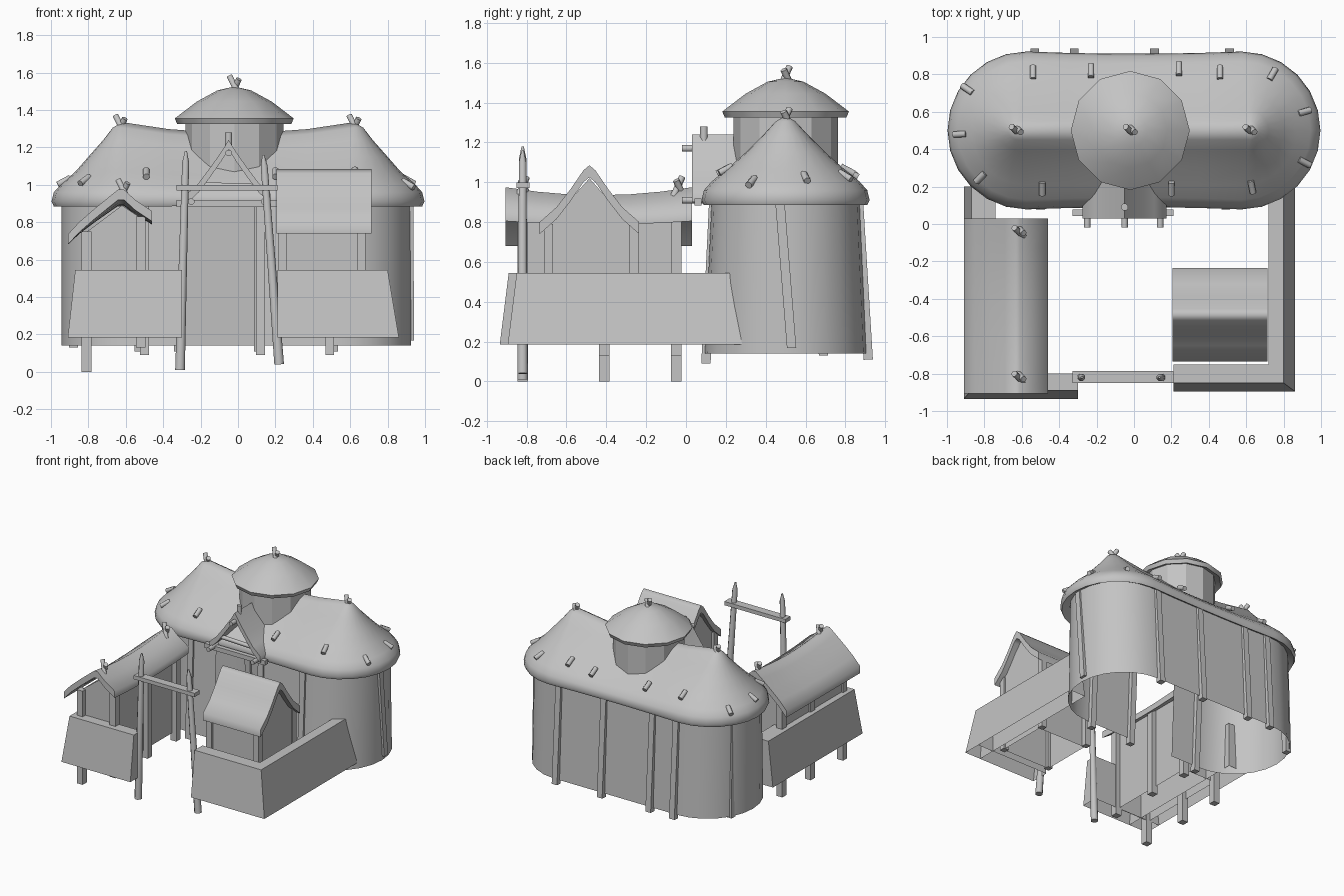
import bpy, bmesh
from math import sin, cos, pi, radians
from mathutils import Vector

cube = bpy.data.objects.get("Cube")
if cube:
    bpy.data.objects.remove(cube, do_unlink=True)

grey = bpy.data.materials.new("plain_grey")
grey.use_nodes = True
grey.diffuse_color = (0.55, 0.55, 0.55, 1)
grey.node_tree.nodes["Principled BSDF"].inputs["Base Color"].default_value = grey.diffuse_color


def loft(name, rings, closed=True, caps=(True, True), angle=35):
    """Skin a list of matching rings."""
    bm = bmesh.new()
    rows = [[bm.verts.new(p) for p in ring] for ring in rings]
    n = len(rows[0])
    for low, high in zip(rows, rows[1:]):
        for i in range(n if closed else n - 1):
            j = (i + 1) % n
            bm.faces.new((low[i], low[j], high[j], high[i]))
    if closed and caps[0]:
        bm.faces.new(rows[0])
    if closed and caps[1]:
        bm.faces.new(rows[-1])
    bmesh.ops.remove_doubles(bm, verts=bm.verts, dist=0.0005)
    bmesh.ops.recalc_face_normals(bm, faces=bm.faces)
    me = bpy.data.meshes.new(name)
    bm.to_mesh(me)
    bm.free()
    me.materials.append(grey)
    me.shade_smooth()
    me.set_sharp_from_angle(angle=radians(angle))
    ob = bpy.data.objects.new(name, me)
    bpy.context.collection.objects.link(ob)


def stick(name, a, b, r0, r1=None, sides=8, tip=0):
    """Tapered pole from a to b, square when sides is 4."""
    a, b = Vector(a), Vector(b)
    d = (b - a).normalized()
    u = d.cross(Vector((1, 0, 0) if abs(d.y) > 0.8 else (0, 1, 0))).normalized()
    v = d.cross(u)
    stops = [(a, r0), (b, r1 or r0)]
    if tip:
        stops.append((b + d * tip, 0.006))
    rings = [[p + (u * cos(t) + v * sin(t)) * r
              for t in [(i + 0.5) * 2 * pi / sides for i in range(sides)]]
             for p, r in stops]
    loft(name, rings, angle=50 if sides > 4 else 30)


def crossed(name, x, y, z):
    """Pair of crossed ridge sticks."""
    stick(name + "_a", (x + 0.025, y - 0.025, z - 0.06), (x - 0.025, y + 0.02, z + 0.04), 0.017)
    stick(name + "_b", (x - 0.015, y + 0.03, z - 0.06), (x + 0.025, y - 0.01, z + 0.025), 0.017)


def prism(name, profile, lo, hi, axis, sag=0, steps=1, angle=35):
    """Extrude an (across, z) profile along x or y, its top sagging most."""
    base = min(z for a, z in profile)
    span = max(z for a, z in profile) - base
    rings = []
    for k in range(steps + 1):
        t = k / steps
        s = lo + (hi - lo) * t
        drop = sag * 4 * t * (1 - t) / span
        ring = [(a, z - drop * (z - base)) for a, z in profile]
        rings.append([(s, a, z) if axis == "x" else (a, s, z) for a, z in ring])
    loft(name, rings, angle=angle)


def gable(name, outer, thick, lo, hi, axis, sag=0):
    inner = [(a, z - thick) for a, z in reversed(outer)]
    prism(name, outer + inner, lo, hi, axis, sag, 6, 83)


def lathe(name, x, y, stops, sides=12, angle=50):
    loft(name, [[(x + r * cos(2 * pi * i / sides), y + r * sin(2 * pi * i / sides), z)
                 for i in range(sides)] for r, z in stops], angle=angle)


# Great hall wall, open underneath with a doorway at the front
MID = 0.5


def wall_ring(ry, z):
    pts = [(0.12, MID - ry, z)]
    for side, start in ((1, -pi / 2), (-1, pi / 2)):
        pts.append((side * 0.5, MID - side * ry, z))
        for i in range(13):
            t = start + pi * i / 12
            pts.append((side * 0.54 + 0.395 * cos(t) - 0.01, MID + ry * sin(t), z))
        pts.append((side * 0.5, MID + side * ry, z))
    return pts + [(-0.28, MID - ry, z)]


loft("hall_wall", [wall_ring(0.405, 0.14), wall_ring(0.37, 0.93)], closed=False)

# Great hall thatch roof with two peaks and a sagging ridge


def roof_ring(r, c, z):
    pts = []
    for side, start in ((1, -pi / 2), (-1, pi / 2)):
        for i in range(13):
            t = start + pi * i / 12
            pts.append((side * c + r * cos(t), MID + r * sin(t), z))
        for u in (0.6, 0.2, -0.2, -0.6):
            drop = (z - 0.89) * 0.13 * (1 - u * u)
            pull = 0.012 * (1 - u * u) if r > 0.3 else 0
            pts.append((side * c * u, MID + side * (r - pull), z - drop))
    return pts


loft("hall_roof", [roof_ring(*s) for s in (
    (0.35, 0.575, 0.92), (0.41, 0.575, 0.885), (0.422, 0.575, 0.91), (0.41, 0.575, 0.96),
    (0.37, 0.575, 1.005), (0.29, 0.58, 1.07), (0.2, 0.6, 1.15), (0.11, 0.61, 1.24),
    (0.05, 0.62, 1.305), (0.0, 0.62, 1.335))], caps=(False, False), angle=60)

# Leaning posts around the hall
for x in (-0.53, -0.32, 0.11, 0.51):
    stick("back_post", (x, 0.915, 0.11), (x, 0.865, 0.92), 0.033, sides=4)
for x in (-0.5, 0.12, 0.49):
    stick("front_post", (x, 0.1, 0.09), (x, 0.14, 0.92), 0.033, sides=4)
stick("right_end_post", (0.918, 0.53, 0.17), (0.914, 0.47, 0.92), 0.033, sides=4)
stick("left_end_post", (-0.88, 0.69, 0.13), (-0.87, 0.67, 0.92), 0.033, sides=4)

# Pegs sticking out of the thatch
for x, y in ((-0.54, 0.81), (-0.23, 0.82), (0.24, 0.83), (0.46, 0.81), (0.74, 0.8), (0.91, 0.6),
             (0.91, 0.33), (0.63, 0.2), (0.2, 0.19), (-0.49, 0.19), (-0.82, 0.25),
             (-0.93, 0.48), (-0.89, 0.72)):
    core = Vector((max(-0.57, min(0.57, x)), MID, 0))
    away = Vector((x, y, 0)) - core
    p = Vector((x, y, 1.315 - 0.82 * away.length))
    out = away.normalized() * 0.034 - Vector((0, 0, 0.018))
    stick("roof_peg", p - out, p + out, 0.018)

# Watch tower
lathe("tower_drum", -0.02, MID, [(0.262, 1.06), (0.262, 1.36)], angle=20)
lathe("tower_roof", -0.02, MID, [(0.25, 1.35), (0.305, 1.325), (0.318, 1.355), (0.2, 1.445),
                                 (0.09, 1.505), (0.002, 1.525)])
crossed("tower_sticks", -0.02, MID, 1.54)
crossed("right_peak_sticks", 0.62, MID, 1.33)
crossed("left_peak_sticks", -0.63, MID, 1.33)

# Porch gable over the doorway
half = [(0, 1.24), (0.04, 1.175), (0.1, 1.09), (0.16, 1.01), (0.225, 0.95)]
gable("porch_roof", [(-0.05 - a, z) for a, z in reversed(half)] +
      [(-0.05 + a, z) for a, z in half[1:]], 0.05, 0.03, 0.4, "y")
stick("porch_beam", (-0.33, 0.06, 0.9), (0.21, 0.06, 0.9), 0.025, sides=4)
stick("porch_tie", (-0.2, 0.06, 1.0), (0.1, 0.06, 0.99), 0.016)
for x, z in ((-0.05, 1.17), (-0.25, 0.91), (0.14, 0.91)):
    stick("porch_purlin", (x, -0.02, z), (x, 0.25, z), 0.018)
stick("porch_ridge_peg", (-0.05, 0.09, 1.2), (-0.05, 0.09, 1.28), 0.02)

# Gateway
stick("left_gate_post", (-0.31, -0.82, 0.01), (-0.28, -0.82, 1.12), 0.028, 0.02, tip=0.06)
stick("right_gate_post", (0.22, -0.82, 0.04), (0.14, -0.82, 1.1), 0.028, 0.02, tip=0.06)
prism("gate_beam", [(-0.85, 0.97), (-0.785, 0.97), (-0.785, 1.0), (-0.85, 1.0)],
      -0.33, 0.21, "x")


# Battered palisade panels, wider at the foot and open underneath


def panel(name, top, bottom):
    """Rectangles are (x0, x1, y0, y1)."""
    def ring(b, z):
        return [(b[0], b[2], z), (b[1], b[2], z), (b[1], b[3], z), (b[0], b[3], z)]
    loft(name, [ring(bottom, 0.185), ring(top, 0.545)], caps=(False, True))


panel("right_front_panel", (0.21, 0.8, -0.85, -0.75), (0.21, 0.86, -0.895, -0.75))
panel("right_side_panel", (0.72, 0.8, -0.85, 0.24), (0.72, 0.86, -0.895, 0.3))
panel("left_front_panel", (-0.87, -0.3, -0.89, -0.8), (-0.91, -0.3, -0.935, -0.8))
panel("left_side_panel", (-0.87, -0.74, -0.89, 0.2), (-0.91, -0.74, -0.935, 0.2))

# Small hut on the right, its walls open underneath
half = [(0, 1.085), (0.03, 1.06), (0.095, 0.965), (0.165, 0.875), (0.25, 0.8)]
gable("hut_roof", [(-0.485 - a, z) for a, z in reversed(half)] +
      [(-0.485 + a, z) for a, z in half[1:]], 0.06, 0.205, 0.715, "x")
X0, X1, Y0, Y1 = 0.24, 0.67, -0.69, -0.28
plan = [(X0, Y0), (X1, Y0), (X1, Y1), (X0, Y1)]
loft("hut_walls", [[(x, y, 0.19) for x, y in plan], [(x, y, 0.79) for x, y in plan],
                   [(x, -0.485, 1.02) for x, y in plan]], caps=(False, False))
for x in (0.24, 0.66):
    for y in (-0.69, -0.26):
        stick("hut_post", (x, y, 0.19), (x, y, 0.79), 0.032, sides=4)

# Long lean house on the left
gable("longhouse_roof", [(-0.91, 0.735), (-0.85, 0.8), (-0.77, 0.87), (-0.69, 0.935),
                         (-0.64, 0.975), (-0.61, 0.975), (-0.55, 0.92), (-0.46, 0.86)],
      0.055, -0.905, 0.03, "y", 0.04)
plan = [(-0.82, -0.81, 0.74), (-0.53, -0.81, 0.83), (-0.53, -0.06, 0.83), (-0.82, -0.06, 0.74)]
loft("longhouse_walls", [[(x, y, 0.19) for x, y, z in plan], plan,
                         [(-0.62, y, 0.89) for x, y, z in plan]], caps=(False, False))
for y in (-0.82, -0.41, -0.05):
    stick("outer_leg", (-0.81, y, 0), (-0.81, y, 0.75), 0.037, sides=4)
    stick("inner_leg", (-0.52, y, 0.13), (-0.52, y, 0.83), 0.037, sides=4)
for y in (-0.82, -0.04):
    crossed("longhouse_sticks", -0.615, y, 0.985)
